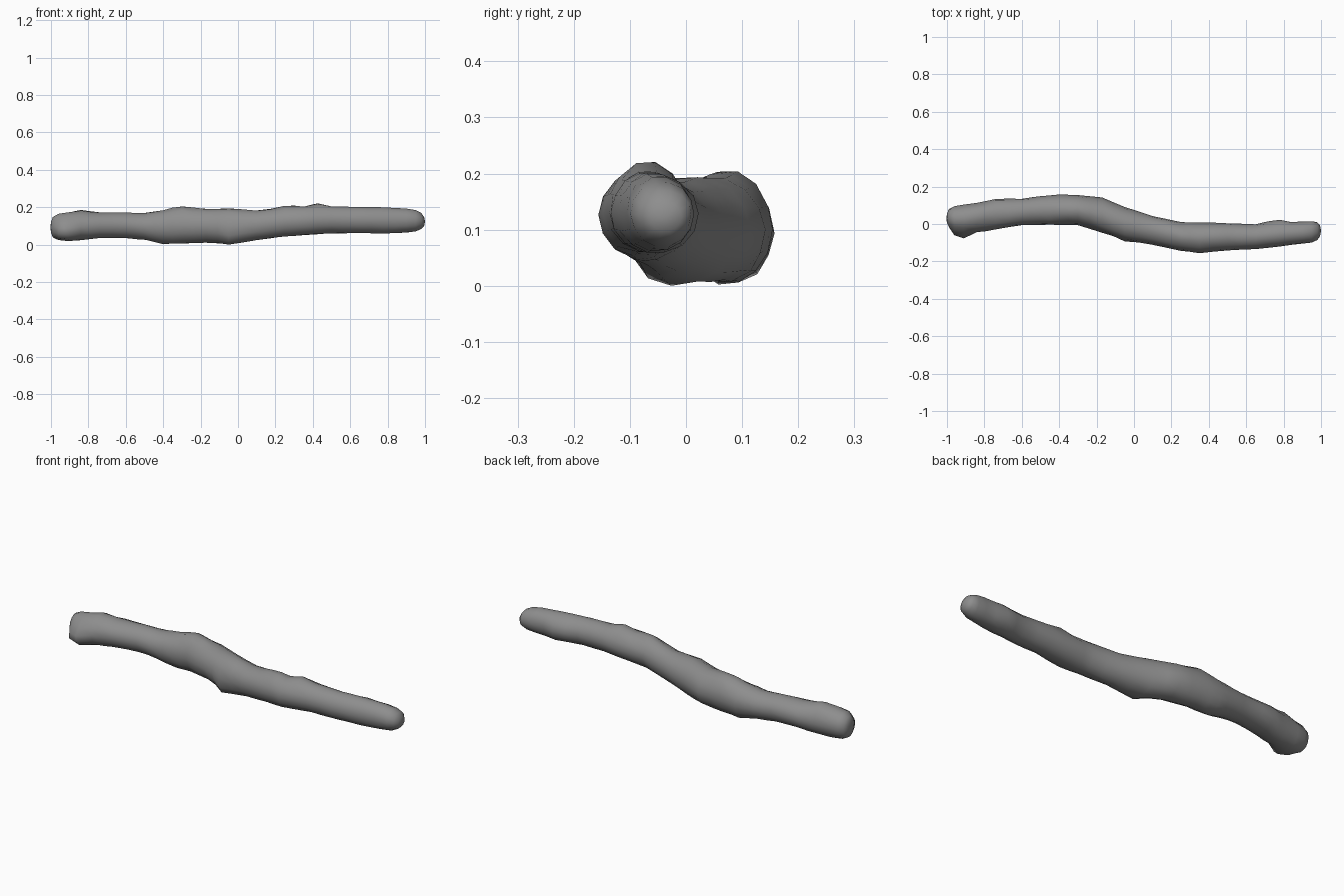
import bpy, bmesh, math, random
from mathutils import Vector

random.seed(4)
SIDES = 14

# Branch stations: x, y min, y max, z min, z max
stations = [
    (-1.0, 0.005, 0.055, 0.065, 0.125),
    (-0.99, -0.015, 0.08, 0.04, 0.15),
    (-0.96, -0.04, 0.095, 0.026, 0.167),
    (-0.91, -0.05, 0.103, 0.02, 0.175),
    (-0.84, -0.043, 0.113, 0.023, 0.178),
    (-0.74, -0.03, 0.134, 0.035, 0.175),
    (-0.60, -0.006, 0.135, 0.035, 0.175),
    (-0.50, -0.004, 0.147, 0.027, 0.172),
    (-0.40, -0.004, 0.156, 0.004, 0.187),
    (-0.30, -0.006, 0.154, 0.008, 0.197),
    (-0.17, -0.045, 0.140, 0.010, 0.194),
    (-0.05, -0.088, 0.090, 0.006, 0.196),
    (0.10, -0.110, 0.043, 0.026, 0.187),
    (0.25, -0.142, 0.009, 0.045, 0.200),
    (0.35, -0.157, 0.008, 0.052, 0.205),
    (0.50, -0.141, 0.003, 0.062, 0.207),
    (0.65, -0.133, -0.003, 0.063, 0.204),
    (0.78, -0.119, 0.010, 0.060, 0.202),
    (0.90, -0.106, 0.013, 0.066, 0.196),
    (0.95, -0.098, 0.015, 0.072, 0.188),
    (0.98, -0.085, 0.010, 0.085, 0.172),
    (0.995, -0.065, -0.008, 0.10, 0.15),
]

# Insert a halfway station in every long gap
dense = []
for a, b in zip(stations, stations[1:]):
    dense.append(a)
    if b[0] - a[0] > 0.08:
        dense.append(tuple((p + q) / 2 for p, q in zip(a, b)))
dense.append(stations[-1])

# Sweep slightly irregular cross-sections along the branch
bm = bmesh.new()
rings = []
for x, y0, y1, z0, z1 in dense:
    ring = []
    for k in range(SIDES):
        t = 2 * math.pi * k / SIDES
        r = 1 + random.uniform(-0.02, 0.025)
        ring.append(bm.verts.new((
            x,
            (y0 + y1) / 2 + (y1 - y0) / 2 * math.cos(t) * r,
            (z0 + z1) / 2 + (z1 - z0) / 2 * math.sin(t) * r)))
    rings.append(ring)
for a, b in zip(rings, rings[1:]):
    for k in range(SIDES):
        n = (k + 1) % SIDES
        bm.faces.new((a[k], a[n], b[n], b[k]))

# Rounded end caps
for ring, tip_x in ((rings[0], -1.003), (rings[-1], 1.0)):
    c = sum((v.co for v in ring), Vector()) / SIDES
    tip = bm.verts.new((tip_x, c.y, c.z))
    for k in range(SIDES):
        bm.faces.new((ring[k], ring[(k + 1) % SIDES], tip))

# Knots: centre, push direction, reach
knots = [
    ((-0.925, -0.045, 0.065), (0.0, -0.034, -0.008), 0.075),
    ((-0.84, 0.06, 0.18), (0, 0, 0.012), 0.07),
    ((-0.30, 0.065, 0.20), (0, 0, 0.012), 0.09),
    ((-0.03, -0.06, 0.04), (0, -0.014, -0.012), 0.08),
    ((0.27, -0.07, 0.20), (0, 0, 0.014), 0.06),
    ((0.42, -0.065, 0.205), (0, 0, 0.020), 0.07),
    ((0.76, 0.005, 0.12), (0, 0.014, 0), 0.08),
]
for c, push, reach in knots:
    for v in bm.verts:
        d = (v.co - Vector(c)).length / reach
        if d < 1:
            v.co += Vector(push) * (1 - d * d)

# Rest the branch on the floor
low = min(v.co.z for v in bm.verts)
for v in bm.verts:
    v.co.z -= low
bmesh.ops.recalc_face_normals(bm, faces=bm.faces)

mesh = bpy.data.meshes.new("branch")
bm.to_mesh(mesh)
bm.free()
mesh.shade_smooth()
branch = bpy.data.objects.new("branch", mesh)
bpy.context.collection.objects.link(branch)

# Dark grey bark
bark = bpy.data.materials.new("bark")
bark.diffuse_color = (0.27, 0.27, 0.27, 1)
mesh.materials.append(bark)
